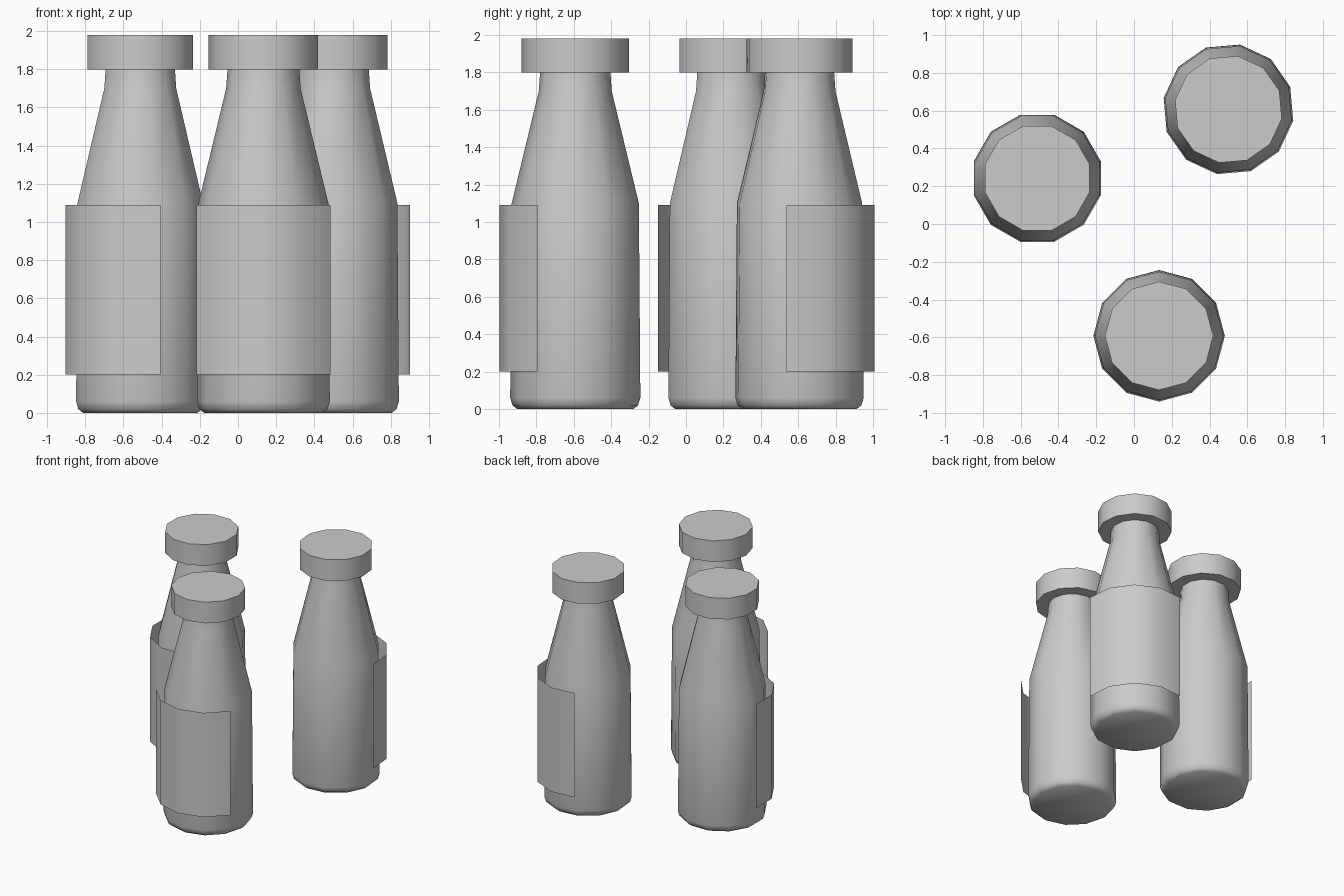
import bpy, bmesh, math

if "Cube" in bpy.data.objects:
    bpy.data.objects.remove(bpy.data.objects["Cube"])

SIDES = 12
STEP = 2 * math.pi / SIDES

glass = bpy.data.materials.new("plain_grey")
glass.diffuse_color = (0.6, 0.6, 0.6, 1)
glass.use_nodes = True
glass.node_tree.nodes["Principled BSDF"].inputs["Base Color"].default_value = glass.diffuse_color


def finish(bm, name, loc, turn):
    mesh = bpy.data.meshes.new(name)
    bm.to_mesh(mesh)
    bm.free()
    mesh.materials.append(glass)
    ob = bpy.data.objects.new(name, mesh)
    bpy.context.collection.objects.link(ob)
    ob.location = (loc[0], loc[1], 0)
    ob.rotation_euler.z = math.radians(turn)
    bpy.ops.object.select_all(action='DESELECT')
    ob.select_set(True)
    bpy.context.view_layer.objects.active = ob
    bpy.ops.object.shade_smooth_by_angle(angle=math.radians(60))
    return ob


def lathe(profile, start=0, count=SIDES, closed=True):
    """Sweep (radius, z) points round z; a closed sweep gets end caps."""
    bm = bmesh.new()
    rings = [[bm.verts.new((r * math.cos(start + i * STEP), r * math.sin(start + i * STEP), z))
              for i in range(count)] for r, z in profile]
    for a, b in zip(rings, rings[1:]):
        for i in range(count if closed else count - 1):
            j = (i + 1) % count
            bm.faces.new((a[i], a[j], b[j], b[i]))
    if closed:
        bm.faces.new(rings[0][::-1])
        bm.faces.new(rings[-1])
    return bm


BODY = [(0.31, 0), (0.336, 0.02), (0.348, 0.06), (0.34, 1.1), (0.195, 1.7), (0.188, 1.8)]
CAP = [(0.287, 1.8), (0.287, 1.98)]
LABEL = [(0.406, 0.2), (0.406, 1.09)]

# three bottles: centre and turn; each label wraps a third of the front
for tag, loc, turn in (("front", (0.133, -0.592), 0),
                       ("left", (-0.512, 0.242), -45),
                       ("right", (0.5, 0.607), 140)):
    finish(lathe(BODY), tag + "_bottle_body", loc, turn)
    finish(lathe(CAP), tag + "_bottle_cap", loc, turn)
    finish(lathe(LABEL, math.radians(-150), 5, False), tag + "_bottle_label", loc, turn)
